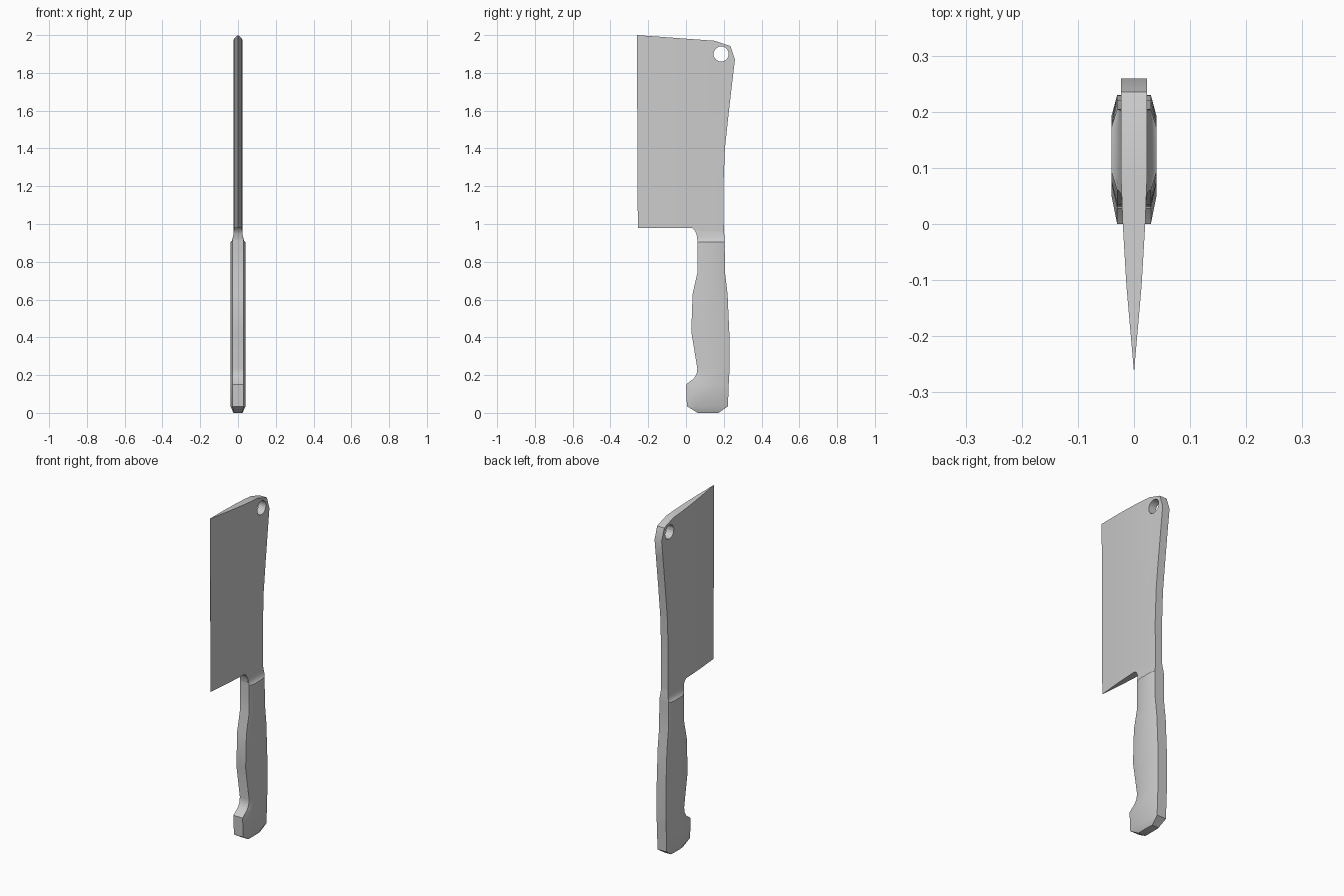
import bpy, bmesh
from mathutils import Vector

if "Cube" in bpy.data.objects:
    bpy.data.objects.remove(bpy.data.objects["Cube"])


def finish(bm, name, angle):
    bmesh.ops.remove_doubles(bm, verts=bm.verts, dist=0.0003)
    bmesh.ops.recalc_face_normals(bm, faces=bm.faces)
    me = bpy.data.meshes.new(name)
    bm.to_mesh(me)
    bm.free()
    ob = bpy.data.objects.new(name, me)
    bpy.context.collection.objects.link(ob)
    bpy.ops.object.select_all(action='DESELECT')
    bpy.context.view_layer.objects.active = ob
    ob.select_set(True)
    bpy.ops.object.shade_smooth_by_angle(angle=angle)
    return ob


# Blade: (y, z) outline extruded, then thinned to a wedge toward the edge
outline = [(-.255, .98), (.03, .98), (.045, .968), (.056, .945), (.06, .915),
           (.2, .915), (.2, .98), (.198, 1.2), (.206, 1.4), (.225, 1.58),
           (.247, 1.77), (.259, 1.87), (.235, 1.942), (.15, 1.97), (-.26, 2.0)]
wedge = [(-.26, 0), (-.11, .0135), (0, .02), (.08, .023), (.27, .023)]


def half_thickness(y):
    for (a, ta), (b, tb) in zip(wedge, wedge[1:]):
        if y <= b:
            return ta + (tb - ta) * (y - a) / (b - a)
    return wedge[-1][1]


bm = bmesh.new()
face = bm.faces.new([bm.verts.new((-1, y, z)) for y, z in outline])
res = bmesh.ops.extrude_face_region(bm, geom=[face])
bmesh.ops.translate(bm, vec=(2, 0, 0),
                    verts=[g for g in res["geom"] if isinstance(g, bmesh.types.BMVert)])
for y, _ in wedge[1:-1]:
    bmesh.ops.bisect_plane(bm, geom=bm.verts[:] + bm.edges[:] + bm.faces[:],
                           plane_co=(0, y, 0), plane_no=(0, 1, 0))
for v in bm.verts:
    v.co.x *= max(0.0004, half_thickness(v.co.y))
blade = finish(bm, "blade", 0.5)

# Hanging hole near the top of the spine
bpy.ops.mesh.primitive_cylinder_add(vertices=24, radius=.04, depth=.3,
                                    location=(0, .186, 1.9), rotation=(0, 1.570796, 0))
cutter = bpy.context.object
cutter.name = "hole_cutter"
cutter.hide_render = True
mod = blade.modifiers.new("hole", 'BOOLEAN')
mod.operation, mod.object, mod.solver = 'DIFFERENCE', cutter, 'EXACT'
bpy.context.view_layer.objects.active = blade
# keep the cut ahead of the smoothing
bpy.ops.object.modifier_move_to_index(modifier="hole", index=0)
bpy.ops.object.modifier_apply(modifier="hole")
bpy.data.objects.remove(cutter)
bpy.ops.object.select_all(action='DESELECT')
blade.select_set(True)
bpy.ops.object.shade_smooth_by_angle(angle=0.5)

# Handle and bolster: rows of (z, front y, back y, half width)
rows = [(0, .062, .172, .024), (.035, .005, .222, .04), (.15, 0, .226, .04),
        (.18, .04, .228, .04), (.205, .056, .229, .04), (.235, .06, .23, .04),
        (.43, .028, .229, .04), (.63, .035, .22, .04), (.74, .06, .207, .04),
        (.86, .06, .205, .04), (.905, .06, .205, .04), (.908, .06, .205, .034),
        (.93, .059, .204, .027), (.95, .055, .202, .024), (.975, .041, .2, .0215)]
bm = bmesh.new()
rings = []
for z, y0, y1, h in rows:
    inset, e = .22 * (y1 - y0), min(.03, h * .9)
    if z > .92:
        e = h
    half = [(e, y0), (h, y0 + inset), (h, y1 - inset), (e, y1)]
    pts = half + [(-x, y) for x, y in reversed(half)]
    rings.append([bm.verts.new((x, y, z)) for x, y in pts])
for a, b in zip(rings, rings[1:]):
    for i in range(8):
        j = (i + 1) % 8
        bm.faces.new((a[i], a[j], b[j], b[i]))
bm.faces.new(rings[0])
bm.faces.new(rings[-1])
finish(bm, "handle", 0.6)
